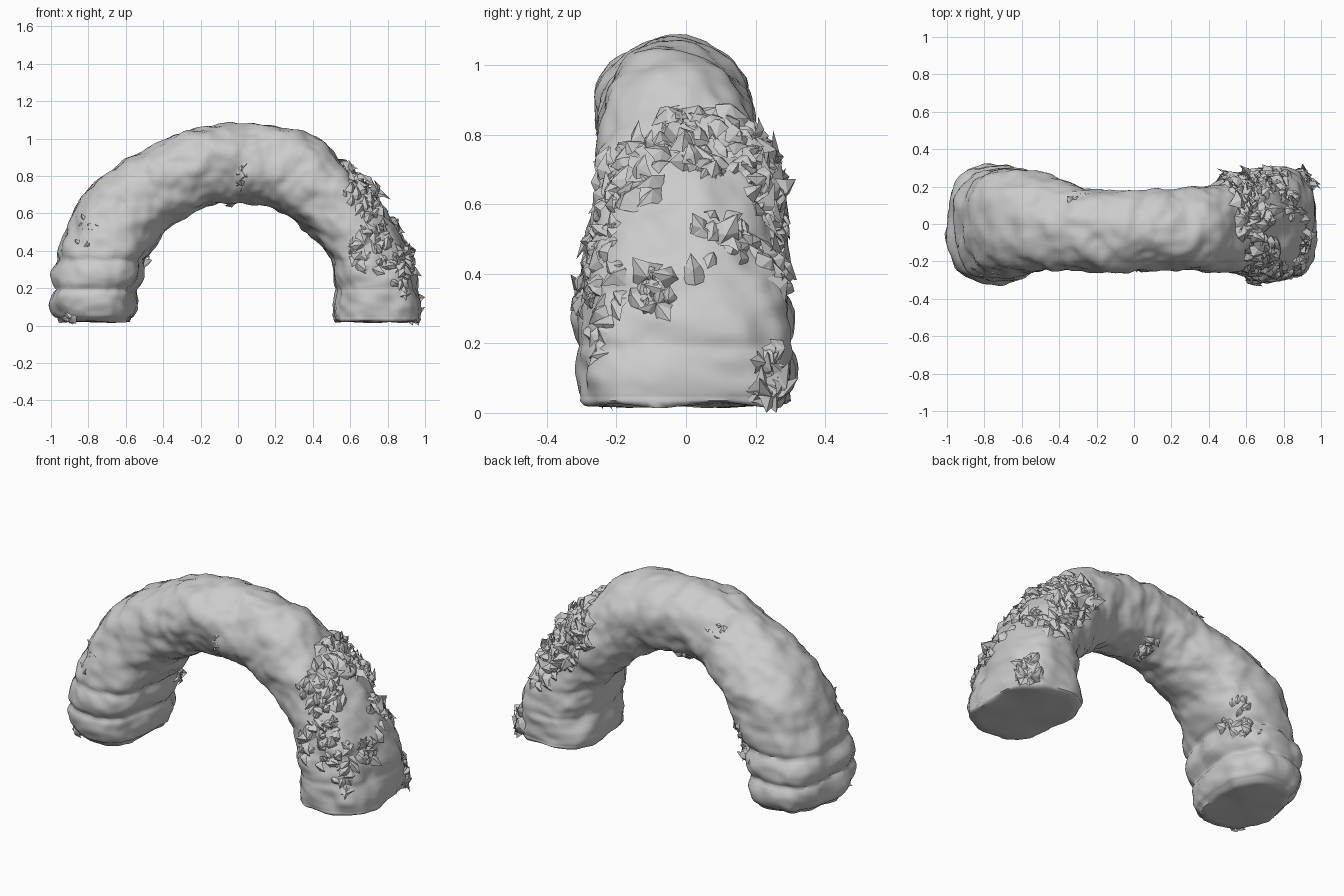
import bpy, bmesh, math, random
from mathutils import Vector, Matrix, noise

if "Cube" in bpy.data.objects:
    bpy.data.objects.remove(bpy.data.objects["Cube"])

random.seed(4)

# Arch stations: outer x,z, inner x,z, half depth, depth centre
ST = [
    (-.975, .04, -.55, .04, .30, 0), (-.985, .18, -.54, .18, .31, 0),
    (-.965, .38, -.50, .32, .30, 0), (-.875, .62, -.42, .46, .285, .01),
    (-.71, .82, -.32, .57, .26, .01), (-.45, .97, -.19, .64, .225, -.025),
    (-.22, 1.06, -.09, .66, .22, -.035), (0, 1.08, 0, .66, .215, -.035),
    (.22, 1.06, .11, .65, .215, -.035), (.45, .97, .24, .60, .225, -.03),
    (.62, .80, .36, .51, .24, -.02), (.79, .59, .46, .40, .265, -.01),
    (.91, .38, .51, .29, .285, 0), (.97, .18, .53, .17, .305, 0),
    (.975, .035, .51, .035, .305, 0)]


def station(t):
    """Catmull-Rom blend of the station table."""
    i = min(int(t), len(ST) - 2)
    f = t - i
    p = [ST[max(0, min(len(ST) - 1, i + k))] for k in (-1, 0, 1, 2)]
    return [.5 * (2*b + (c-a)*f + (2*a-5*b+4*c-d)*f*f + (3*b-a-3*c+d)*f**3)
            for a, b, c, d in zip(*p)]


def surface(t, a):
    """Point and outward direction on the rough arch."""
    ox, oz, ix, iz, h, yc = station(t)
    centre = Vector(((ox+ix)/2, yc, (oz+iz)/2))
    r = Vector(((ox-ix)/2, 0, (oz-iz)/2))
    c, s = math.cos(a), math.sin(a)
    e = 1.03 - .29*min(1, abs(t - 7)/6)           # rounder at the crown
    p = centre + r*math.copysign(abs(c)**e, c)
    p.y += h*math.copysign(abs(s)**e, s)
    n = (r.normalized()*c + Vector((0, s, 0))).normalized()
    d = .024*noise.noise(p*4) + .018*noise.noise(p*9) + .009*noise.noise(p*20)
    if p.z < .55:                                 # stacked stone layers
        k = .035 if p.x < 0 else .012
        d += k*(abs(math.sin((p.z - .04)*math.pi/.155))**.5 - .75)*min(1, (.55 - p.z)/.25)
    return p + n*d, n


# Stone arch
bm = bmesh.new()
NT, NA = 170, 72
rings = []
for i in range(NT + 1):
    t = i/NT*(len(ST) - 1)
    rings.append([bm.verts.new(surface(t, 2*math.pi*k/NA)[0]) for k in range(NA)])
for r0, r1 in zip(rings, rings[1:]):
    for k in range(NA):
        bm.faces.new((r0[k], r0[(k+1) % NA], r1[(k+1) % NA], r1[k]))
# Uneven rounded feet
for ring in (rings[0], rings[-1]):
    mid = sum((v.co for v in ring), Vector())/NA
    prev = ring
    for s in (.96, .8, .55, .25):
        new = []
        for v in ring:
            q = mid + (v.co - mid)*s
            q.z = .022 + .016*noise.noise(q*6)
            new.append(bm.verts.new(q))
        for k in range(NA):
            bm.faces.new((prev[k], prev[(k+1) % NA], new[(k+1) % NA], new[k]))
        prev = new
    bm.faces.new(prev)
bmesh.ops.recalc_face_normals(bm, faces=bm.faces)
me = bpy.data.meshes.new("stone_arch")
bm.to_mesh(me)
bm.free()
arch = bpy.data.objects.new("stone_arch", me)
bpy.context.collection.objects.link(arch)
bpy.context.view_layer.objects.active = arch
arch.select_set(True)
bpy.ops.object.shade_smooth_by_angle(angle=math.radians(70))


def add_leaf(bm, t, a, size, lift):
    """One folded pointed leaf standing off the stone."""
    p, n = surface(t, a)
    up = n.orthogonal().normalized()
    up.rotate(Matrix.Rotation(random.uniform(0, 6.28), 3, n))
    up = (up + n*random.uniform(-.2, .9)).normalized()
    side = up.cross(n).normalized()
    nor = side.cross(up)
    L = size*random.uniform(.6, 1.3)
    w = L*random.uniform(.35, .6)
    shape = [(0, -.4*L, 0), (w, -.15*L, -.25*L), (.5*w, .25*L, -.05*L),
             (0, .65*L, -.1*L), (-.5*w, .25*L, -.05*L), (-w, -.15*L, -.25*L),
             (0, 0, .2*L)]
    base = p + n*random.uniform(-.005, lift)
    vs = []
    for x, y, z in shape:
        q = base + side*x + up*y + nor*z
        q.z = max(q.z, 0)
        q.x = max(-1, min(1, q.x))
        vs.append(bm.verts.new(q))
    for k in range(6):
        bm.faces.new((vs[k], vs[(k+1) % 6], vs[6]))


def leaf_object(name, patches):
    """Patches: t range, angle range in degrees, count, leaf size, lift."""
    bm = bmesh.new()
    for t0, t1, a0, a1, count, size, lift in patches:
        for _ in range(count):
            add_leaf(bm, random.uniform(t0, t1),
                     math.radians(random.uniform(a0, a1)), size, lift)
    me = bpy.data.meshes.new(name)
    bm.to_mesh(me)
    bm.free()
    bpy.context.collection.objects.link(bpy.data.objects.new(name, me))


# Ivy on the right leg
leaf_object("right_leg_ivy", [
    (9.6, 10.6, -10, 75, 90, .085, .045),
    (9.9, 10.9, 40, 95, 50, .085, .03),
    (10.0, 10.9, -70, -10, 38, .08, .02),
    (10.6, 12.0, 45, 90, 42, .08, .015),
    (10.8, 12.4, -105, -35, 52, .08, .015),
    (11.1, 11.7, 5, 38, 18, .085, .02),
    (11.9, 12.4, -28, 5, 20, .08, .02),
    (12.3, 13.2, -70, -40, 10, .07, .01),
    (12.9, 13.9, 35, 60, 24, .09, .015)])

# Sparse leaves elsewhere
leaf_object("small_ivy_patches", [
    (6.3, 7.0, 130, 180, 16, .065, .015),
    (7.0, 7.3, -130, -95, 8, .05, .005),
    (1.6, 2.8, 115, 160, 20, .065, .008),
    (2.3, 2.9, -75, -45, 9, .045, .0),
    (5.2, 5.7, 45, 70, 7, .045, .0),
    (.0, .1, -60, -35, 5, .07, .01)])
